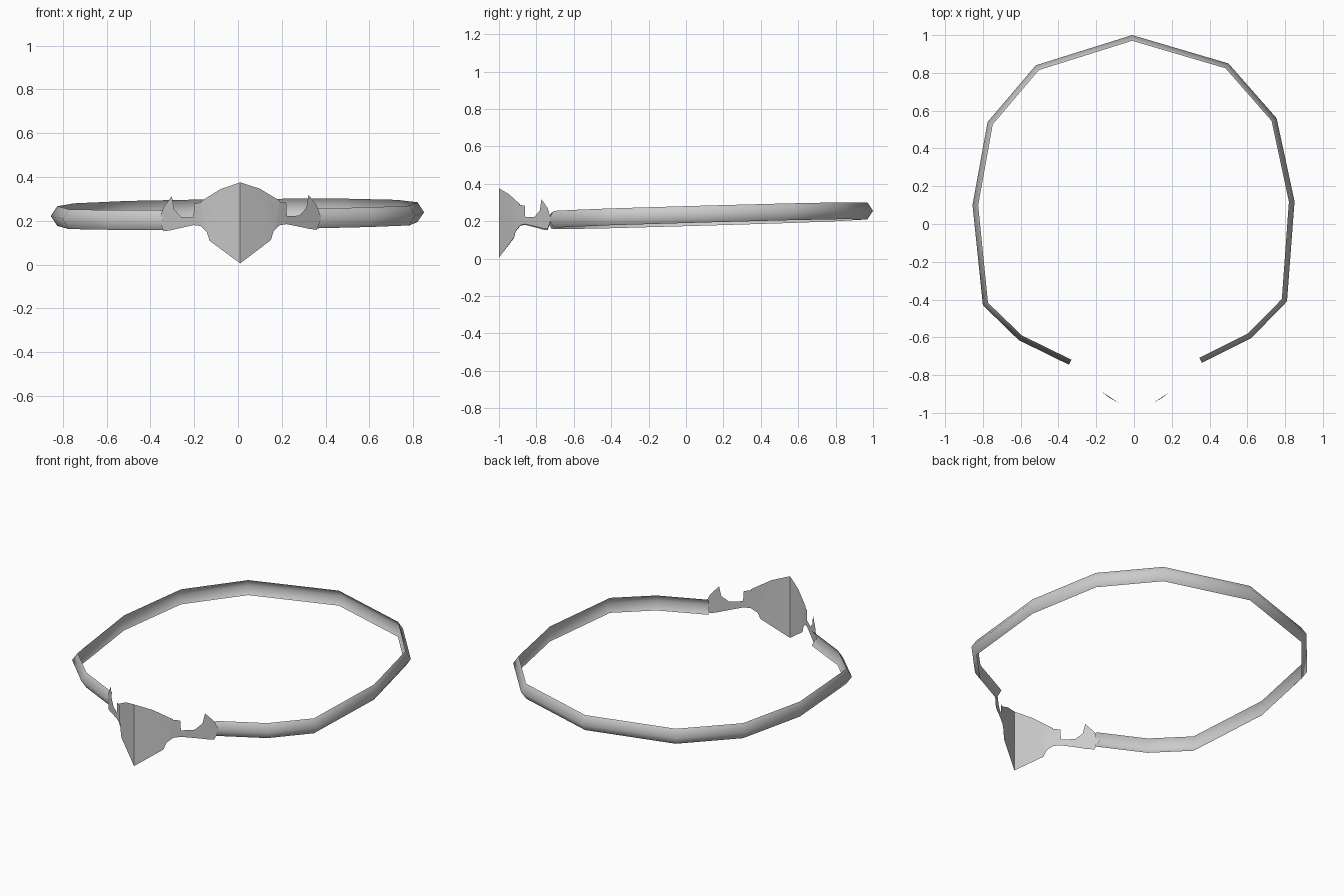
import bpy
import math
from mathutils import Vector

cube = bpy.data.objects.get("Cube")
if cube:
    bpy.data.objects.remove(cube)

grey = bpy.data.materials.new("light_grey")
grey.use_nodes = True
COLOUR = (0.6, 0.6, 0.6, 1)
grey.diffuse_color = COLOUR
grey.node_tree.nodes["Principled BSDF"].inputs["Base Color"].default_value = COLOUR

CENTRE_X = 0.01   # middle of the front ornament
ROLL = 0.01       # slight sideways tilt


def make(name, verts, faces, angle):
    mesh = bpy.data.meshes.new(name)
    mesh.from_pydata(verts, [], faces)
    mesh.materials.append(grey)
    ob = bpy.data.objects.new(name, mesh)
    bpy.context.collection.objects.link(ob)
    bpy.ops.object.select_all(action="DESELECT")
    ob.select_set(True)
    bpy.context.view_layer.objects.active = ob
    if angle is None:
        bpy.ops.object.shade_smooth()
    else:
        bpy.ops.object.shade_smooth_by_angle(angle=angle)
    return ob


def front_y(x):
    """Depth of the bent front sheet at a distance x from its middle."""
    bends = [(0, -1), (0.14, -0.92), (0.21, -0.865), (0.37, -0.725)]
    for (x0, y0), (x1, y1) in zip(bends, bends[1:]):
        if x <= x1:
            return y0 + (y1 - y0) * (x - x0) / (x1 - x0)
    return bends[-1][1]


def sheet_point(side, x, z, push=0):
    px = CENTRE_X + side * x
    return (px, front_y(x) + push, z + ROLL * px)


# Band: open V section, ridge outward, swept along a faceted loop
path = [(-0.345, -0.745), (-0.61, -0.615), (-0.80, -0.43), (-0.855, 0.10),
        (-0.775, 0.54), (-0.52, 0.84), (-0.01, 1.0), (0.50, 0.85),
        (0.755, 0.56), (0.85, 0.12), (0.81, -0.41), (0.62, -0.605), (0.36, -0.735)]
points = [Vector(p) for p in path]
verts, faces = [], []
for i, p in enumerate(points):
    before = (p - points[i - 1]).normalized() if i else None
    after = (points[i + 1] - p).normalized() if i + 1 < len(points) else None
    along = ((before or after) + (after or before)).normalized()
    inner = p + Vector((along.y, -along.x)) * 0.03
    mid = 0.227 + 0.028 * p.y + ROLL * p.x
    verts += [(inner.x, inner.y, mid + 0.045), (p.x, p.y, mid), (inner.x, inner.y, mid - 0.045)]
    if i:
        a, b = 3 * i - 3, 3 * i
        faces += [(a, a + 1, b + 1, b), (a + 1, a + 2, b + 2, b + 1)]
make("band", verts, faces, None)

# Front shield: two halves meeting at a centre ridge
half = [(0.09, 0.345), (0.18, 0.29), (0.165, 0.19), (0.14, 0.11)]
verts = [sheet_point(1, 0, 0.375), sheet_point(1, 0, 0.005)]
faces = []
for side in (1, -1):
    start = len(verts)
    verts += [sheet_point(side, x, z) for x, z in half]
    a, b, c, d = range(start, start + 4)
    for face in [(0, 1, a), (a, 1, d), (a, d, c), (a, c, b)]:
        faces.append(face if side == 1 else face[::-1])
make("front_shield", verts, faces, math.radians(35))

# Side clasps: columns of (x, top, bottom), with a spur and a hook
columns = [(0.142, 0.27, 0.14), (0.18, 0.285, 0.177), (0.21, 0.28, 0.182),
           (0.213, 0.22, 0.182), (0.27, 0.22, 0.17), (0.302, 0.255, 0.163),
           (0.312, 0.315, 0.16), (0.35, 0.265, 0.155), (0.37, 0.21, 0.207)]
for side, name in ((1, "left_clasp"), (-1, "right_clasp")):
    verts, faces = [], []
    for i, (x, top, bottom) in enumerate(columns):
        verts += [sheet_point(side, x, top, 0.003), sheet_point(side, x, bottom, 0.003)]
        if i:
            n = 2 * i
            face = (n - 2, n - 1, n + 1, n)
            faces.append(face if side == 1 else face[::-1])
    make(name, verts, faces, math.radians(35))
